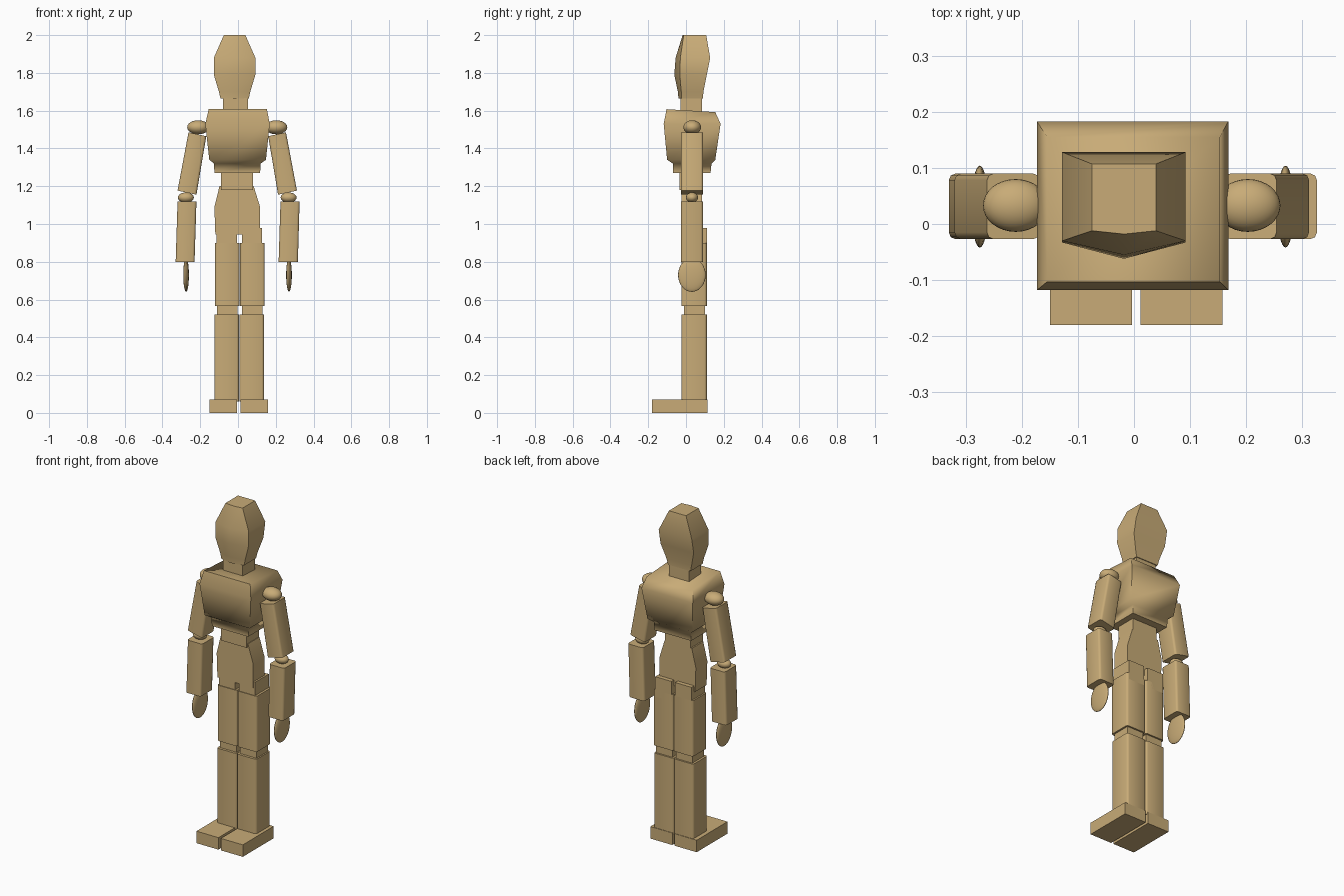
import bpy, bmesh, math

if "Cube" in bpy.data.objects:
    bpy.data.objects.remove(bpy.data.objects["Cube"])

wood = bpy.data.materials.new("tan_wood")
wood.diffuse_color = (0.58, 0.41, 0.185, 1)
wood.use_nodes = True
wood.node_tree.nodes["Principled BSDF"].inputs["Base Color"].default_value = wood.diffuse_color


def finish(ob, angle):
    ob.data.materials.append(wood)
    bpy.ops.object.select_all(action='DESELECT')
    ob.select_set(True)
    bpy.context.view_layer.objects.active = ob
    bpy.ops.object.shade_smooth_by_angle(angle=math.radians(angle))


def skin(name, loops, bevel=0, angle=60):
    """Skin a stack of equal-sized point loops and cap both ends."""
    bm = bmesh.new()
    rows = [[bm.verts.new(p) for p in loop] for loop in loops]
    n = len(rows[0])
    sides = []
    for a, b in zip(rows, rows[1:]):
        sides += [bm.edges.new((a[i], b[i])) for i in range(n)]
        for i in range(n):
            j = (i + 1) % n
            bm.faces.new((a[i], a[j], b[j], b[i]))
    bm.faces.new(rows[0][::-1])
    bm.faces.new(rows[-1])
    if bevel:
        bmesh.ops.bevel(bm, geom=sides, offset=bevel, segments=2,
                        profile=0.5, affect='EDGES')
    bmesh.ops.recalc_face_normals(bm, faces=bm.faces)
    me = bpy.data.meshes.new(name)
    bm.to_mesh(me)
    bm.free()
    ob = bpy.data.objects.new(name, me)
    bpy.context.collection.objects.link(ob)
    finish(ob, angle)


def block(name, rings, bevel=0, angle=60):
    """Rings are (z, x0, x1, y0, y1, rise along x, rise along y)."""
    loops = []
    for z, x0, x1, y0, y1, *rise in rings:
        rx, ry = rise or (0, 0)
        loops.append([(x, y, z + rx * (x - (x0 + x1) / 2) + ry * (y - (y0 + y1) / 2))
                      for x, y in ((x0, y0), (x1, y0), (x1, y1), (x0, y1))])
    skin(name, loops, bevel, angle)


def box(name, x0, x1, y0, y1, z0, z1, bevel=0):
    block(name, [(z0, x0, x1, y0, y1), (z1, x0, x1, y0, y1)], bevel)


def ball(name, center, radii):
    bpy.ops.mesh.primitive_uv_sphere_add(segments=32, ring_count=16, location=center)
    ob = bpy.context.object
    ob.name = name
    ob.scale = radii
    bpy.ops.object.transform_apply(location=False, rotation=False, scale=True)
    finish(ob, 60)


# Head with a central face ridge: (z, half width, cheek y, ridge y, back y)
cx = -0.018
skin("head", [[(cx - w, f, z), (cx, r, z), (cx + w, f, z), (cx + w, b, z), (cx - w, b, z)]
              for z, w, f, r, b in ((1.665, 0.075, -0.025, -0.04, 0.09),
                                    (1.70, 0.083, -0.025, -0.043, 0.092),
                                    (1.79, 0.11, -0.033, -0.062, 0.11),
                                    (1.88, 0.11, -0.03, -0.055, 0.128),
                                    (2.0, 0.057, -0.012, -0.018, 0.107))])
box("neck", -0.08, 0.052, -0.03, 0.085, 1.57, 1.667)

# Torso
block("chest", [(1.27, -0.125, 0.117, -0.07, 0.13),
                (1.32, -0.127, 0.12, -0.07, 0.135),
                (1.34, -0.152, 0.148, -0.10, 0.155),
                (1.53, -0.173, 0.168, -0.118, 0.183),
                (1.60, -0.155, 0.153, -0.103, 0.155, 0, -0.06)], angle=80)
box("waist", -0.09, 0.08, -0.035, 0.085, 1.18, 1.29)
block("pelvis", [(0.945, -0.12, 0.118, -0.024, 0.085),
                 (1.09, -0.125, 0.117, -0.024, 0.085),
                 (1.20, -0.098, 0.083, -0.024, 0.085)])

# Legs
for side, dx in (("left", -0.125), ("right", 0.008)):
    box(side + "_hip", dx + 0.012, dx + 0.12, -0.021, 0.11, 0.86, 0.98)
    box(side + "_thigh", dx + 0.003, dx + 0.133, -0.025, 0.11, 0.565, 0.90, 0.012)
    box(side + "_knee", dx + 0.013, dx + 0.122, -0.01, 0.10, 0.50, 0.58)
    box(side + "_shin", dx, dx + 0.13, -0.025, 0.11, 0.06, 0.52, 0.012)
    fx = -0.15 if side == "left" else 0.012
    box(side + "_foot", fx, fx + 0.146, -0.18, 0.113, 0, 0.072)

# Arms: s mirrors the pose, dx shifts it off the centre line
for side, s, dx in (("left", -1, -0.008), ("right", 1, 0.0)):
    def span(a, b):
        return tuple(sorted((s * a + dx, s * b + dx)))
    y = (-0.027, 0.09)
    ball(side + "_shoulder", (s * 0.203 + dx, 0.033, 1.512), (0.058, 0.047, 0.037))
    block(side + "_upper_arm", [(1.166, *span(0.212, 0.312), *y, s * 0.22, 0),
                                (1.475, *span(0.16, 0.254), *y, s * 0.22, 0)], 0.012)
    ball(side + "_elbow", (s * 0.268 + dx, 0.032, 1.14), (0.042, 0.032, 0.027))
    block(side + "_forearm", [(0.80, *(span(0.222, 0.322) if s < 0 else span(0.215, 0.317)), *y),
                              (1.118, *(span(0.212, 0.312) if s < 0 else span(0.225, 0.326)), *y)],
          0.012)
    ball(side + "_hand", (s * 0.27 + dx * 0.6, 0.031, 0.73), (0.015, 0.073, 0.089))
